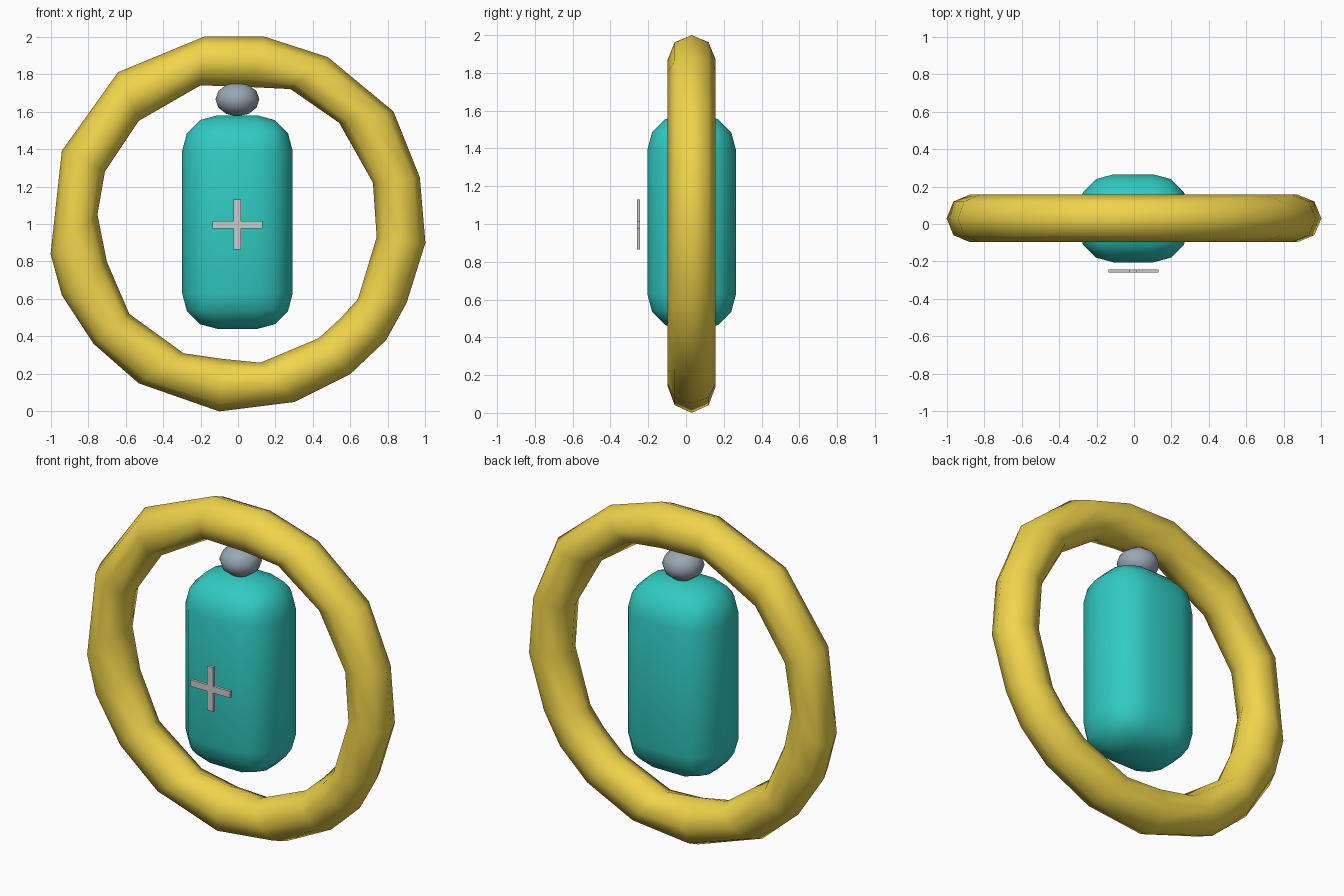
import bpy, bmesh, math
from mathutils import Vector

if "Cube" in bpy.data.objects:
    bpy.data.objects.remove(bpy.data.objects["Cube"])

CY = 0.03  # depth centre shared by ring, body and cap


def finish(name, bm, color=None, smooth=None):
    bmesh.ops.recalc_face_normals(bm, faces=bm.faces)
    me = bpy.data.meshes.new(name)
    bm.to_mesh(me)
    bm.free()
    ob = bpy.data.objects.new(name, me)
    bpy.context.collection.objects.link(ob)
    if color:
        mat = bpy.data.materials.new(name + "_colour")
        mat.diffuse_color = (*color, 1)
        mat.use_nodes = True
        mat.node_tree.nodes["Principled BSDF"].inputs["Base Color"].default_value = mat.diffuse_color
        me.materials.append(mat)
    if smooth:
        bpy.ops.object.select_all(action='DESELECT')
        ob.select_set(True)
        bpy.context.view_layer.objects.active = ob
        bpy.ops.object.shade_smooth_by_angle(angle=math.radians(smooth))
    return ob


# Ring: irregular low-poly hoop, each row is outer (x, z), inner (x, z)
stations = [
    (-.18, 2.0, -.20, 1.74), (.14, 2.0, .08, 1.73), (.48, 1.89, .28, 1.72),
    (.83, 1.6, .54, 1.54), (.97, 1.25, .72, 1.22), (1.0, .90, .74, .93),
    (.90, .58, .64, .60), (.79, .38, .55, .50), (.60, .20, .43, .39),
    (.30, .05, .12, .26), (-.10, 0, -.08, .28), (-.53, .15, -.29, .31),
    (-.77, .36, -.58, .52), (-.94, .62, -.70, .80), (-1.0, .84, -.75, 1.05),
    (-.94, 1.39, -.71, 1.28), (-.64, 1.81, -.53, 1.55),
]
SIDES = 8
bm = bmesh.new()
loops = []
for ox, oz, ix, iz in stations:
    outer, inner = Vector((ox, CY, oz)), Vector((ix, CY, iz))
    mid, half = (outer + inner) / 2, (outer - inner) / 2
    loop = []
    for k in range(SIDES):
        a = math.tau * k / SIDES
        loop.append(bm.verts.new(mid + half * math.cos(a) + Vector((0, 0.127 * math.sin(a), 0))))
    loops.append(loop)
for i, a in enumerate(loops):
    b = loops[(i + 1) % len(loops)]
    for k in range(SIDES):
        n = (k + 1) % SIDES
        bm.faces.new((a[k], a[n], b[n], b[k]))
finish("ring", bm, (0.88, 0.66, 0.07), 60)

# Body: box with broad three-step rounded edges
bm = bmesh.new()
bmesh.ops.create_cube(bm, size=1)
bmesh.ops.scale(bm, vec=(0.59, 0.47, 1.14), verts=bm.verts)
bmesh.ops.bevel(bm, geom=list(bm.edges), offset=0.19, segments=3, profile=0.5, affect='EDGES')
bmesh.ops.translate(bm, vec=(-0.003, CY, 1.01), verts=bm.verts)
finish("body", bm, (0.03, 0.6, 0.54), 60)

# Cap: flattened ball between body and ring
bm = bmesh.new()
bmesh.ops.create_uvsphere(bm, u_segments=12, v_segments=6, radius=1)
bmesh.ops.scale(bm, vec=(0.117, 0.117, 0.09), verts=bm.verts)
bmesh.ops.translate(bm, vec=(-0.003, CY, 1.665), verts=bm.verts)
finish("cap", bm, (0.32, 0.39, 0.45), 60)

# Cross: thin plate floating in front of the body
L, T = 0.133, 0.02
pts = [(-T, L), (T, L), (T, T), (L, T), (L, -T), (T, -T),
       (T, -L), (-T, -L), (-T, -T), (-L, -T), (-L, T), (-T, T)]
bm = bmesh.new()
face = bm.faces.new([bm.verts.new((x - 0.003, -0.26, z + 0.997)) for x, z in pts])
new = bmesh.ops.extrude_face_region(bm, geom=[face])["geom"]
bmesh.ops.translate(bm, vec=(0, 0.016, 0), verts=[g for g in new if isinstance(g, bmesh.types.BMVert)])
finish("cross", bm, (0.8, 0.8, 0.8))
